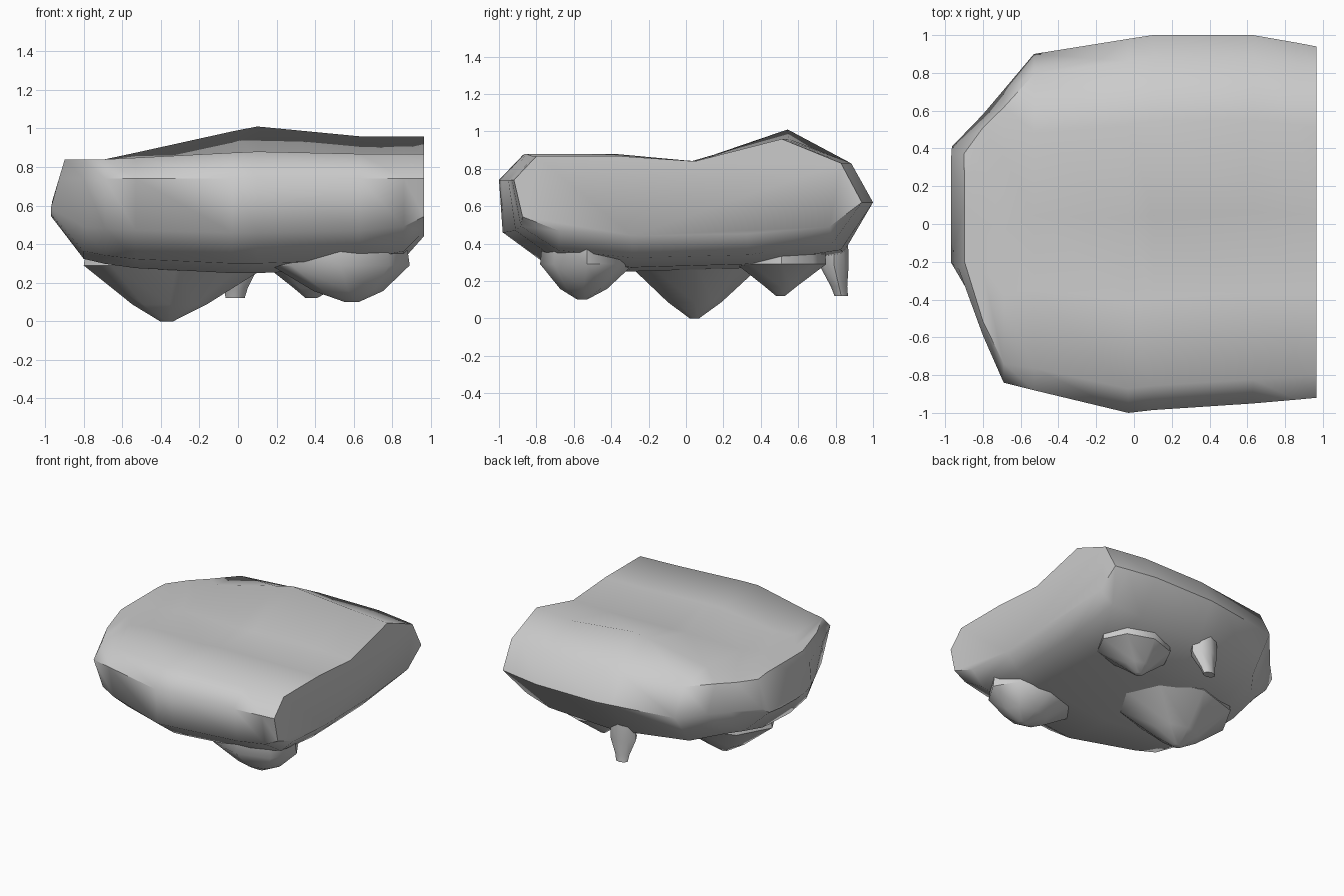
import bpy, bmesh, math

if "Cube" in bpy.data.objects:
    bpy.data.objects.remove(bpy.data.objects["Cube"])


def loft(name, rings):
    """Skin a list of equal-length point rings and cap both ends."""
    bm = bmesh.new()
    loops = [[bm.verts.new(p) for p in r] for r in rings]
    n = len(rings[0])
    for a, b in zip(loops, loops[1:]):
        for i in range(n):
            j = (i + 1) % n
            bm.faces.new((a[i], a[j], b[j], b[i]))
    bm.faces.new(loops[0])
    bm.faces.new(loops[-1])
    bmesh.ops.recalc_face_normals(bm, faces=bm.faces)
    me = bpy.data.meshes.new(name)
    bm.to_mesh(me)
    bm.free()
    ob = bpy.data.objects.new(name, me)
    bpy.context.collection.objects.link(ob)
    bpy.ops.object.select_all(action='DESELECT')
    ob.select_set(True)
    bpy.context.view_layer.objects.active = ob
    bpy.ops.object.shade_smooth_by_angle(angle=math.radians(50))


# Rock body: one y-z profile with a ridge, reshaped at each station along x
profile = [(-1, .74), (-.87, .88), (-.4, .88), (.04, .84), (.54, 1.01), (.88, .83),
           (1, .62), (.84, .35), (.35, .27), (-.33, .25), (-.76, .3), (-.98, .46)]


def section(x, y0, y1, ridge, belly, tuck):
    ring = []
    for y, z in profile:
        if z < .62:
            z = .62 - (.62 - z) * belly
            y *= tuck
        elif z > .84:
            z = .84 + (z - .84) * ridge
        lean = .3 * max(0, z - .6) if x < -.9 else 0
        ring.append((x + lean, (y0 + y1) / 2 + y * (y1 - y0) / 2, z))
    return ring


# x, front y, back y, ridge height, underside depth, underside width
stations = [(.965, -.92, .94, .7, .48, .97), (.86, -.93, .96, .7, .8, .97),
            (.63, -.95, 1, .7, .94, .98), (.1, -.985, 1, 1, 1, 1),
            (-.03, -1, .98, .85, 1, 1), (-.53, -.88, .9, .2, .93, .94),
            (-.69, -.84, .71, 0, .87, .87), (-.8, -.59, .58, 0, .8, .85),
            (-.97, -.24, .41, 0, .2, .9)]
loft("rock_body", [section(*s) for s in stations])


# Blunt lumps hanging from the underside, tapering from base ellipse to tip
def lump(name, base, tip, mid_size, tip_size):
    cx, cy, rx, ry = base
    tx, ty, tz = tip
    rings = []
    for t, z, s in ((0, .42, .95), (0, .29, 1), (.7, .29 + (tz - .29) * .7, mid_size),
                    (1, tz, tip_size)):
        x, y = cx + (tx - cx) * t, cy + (ty - cy) * t
        rings.append([(x + rx * s * math.cos(k * math.pi / 4),
                       y + ry * s * math.sin(k * math.pi / 4), z) for k in range(8)])
    loft(name, rings)


lump("large_lump", (-.32, .05, .48, .36), (-.37, .045, 0), .4, .07)
lump("front_lump", (.53, -.53, .36, .25), (.59, -.555, .1), .5, .1)
lump("middle_lump", (.43, .51, .29, .24), (.38, .505, .12), .36, .1)
lump("small_lump", (0, .79, .11, .08), (-.015, .83, .12), .55, .45)
